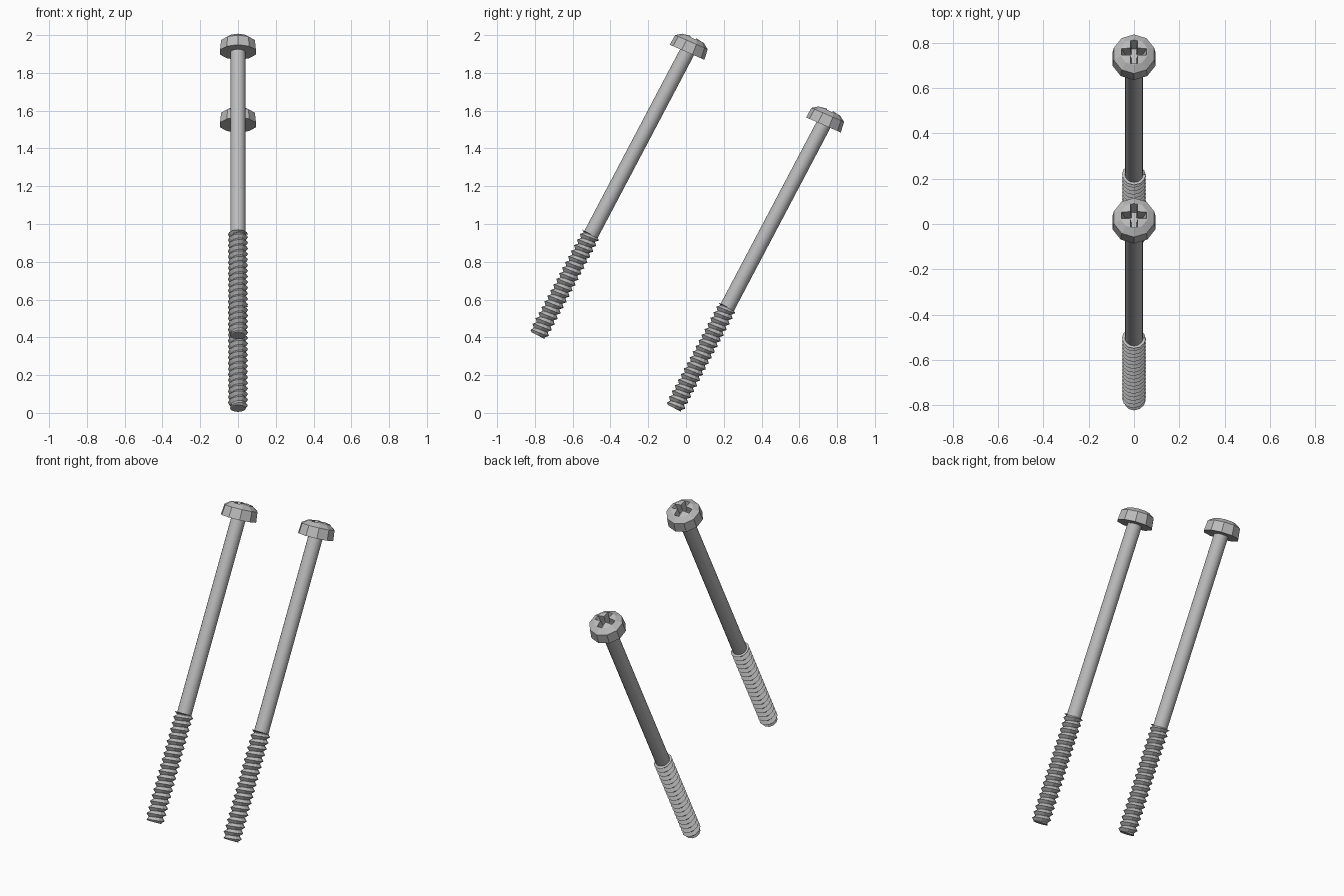
import bpy, bmesh
from math import sin, cos, pi, radians
from mathutils import Matrix, Vector

if "Cube" in bpy.data.objects:
    bpy.data.objects.remove(bpy.data.objects["Cube"])

steel = bpy.data.materials.new("grey steel")
steel.use_nodes = True
steel.diffuse_color = (0.5, 0.5, 0.5, 1)
steel.node_tree.nodes["Principled BSDF"].inputs["Base Color"].default_value = steel.diffuse_color

TILT = radians(27.8)
LENGTH = 1.695
THREAD = 0.605
ROOT, CREST = 0.037, 0.053


def finish(bm, name, matrix):
    """Turn a bmesh into a named object placed by the matrix."""
    bmesh.ops.recalc_face_normals(bm, faces=bm.faces)
    bm.transform(matrix)
    mesh = bpy.data.meshes.new(name)
    bm.to_mesh(mesh)
    bm.free()
    obj = bpy.data.objects.new(name, mesh)
    mesh.materials.append(steel)
    bpy.context.collection.objects.link(obj)
    return obj


def select_only(obj):
    bpy.ops.object.select_all(action="DESELECT")
    obj.select_set(True)
    bpy.context.view_layer.objects.active = obj


def lathe(profile, sides, turn=0.0):
    """Closed solid of revolution from (radius, height) pairs."""
    bm = bmesh.new()
    rings = [[bm.verts.new((r * cos(turn + 2 * pi * k / sides),
                            r * sin(turn + 2 * pi * k / sides), z))
              for k in range(sides)] for r, z in profile]
    for low, high in zip(rings, rings[1:]):
        for k in range(sides):
            j = (k + 1) % sides
            bm.faces.new((low[k], low[j], high[j], high[k]))
    bm.faces.new(rings[0])
    bm.faces.new(rings[-1])
    return bm


def thread_mesh(sides=12, turns=18):
    """Helical ridge with flat flanks, trimmed to the threaded length."""
    bm = bmesh.new()
    pitch = THREAD / turns

    def point(i, radius, rise):
        z = (i / sides - 1 + rise) * pitch
        a = 2 * pi * i / sides
        z = min(max(z, 0), THREAD)
        radius = min(radius, 0.042 + z * 0.6)
        return bm.verts.new((radius * cos(a), radius * sin(a), z))

    count = (turns + 1) * sides
    root = [point(i, ROOT, 0) for i in range(count + sides + 1)]
    crest = [point(i, CREST, 0.5) for i in range(count + 1)]
    for i in range(count):
        bm.faces.new((root[i], root[i + 1], crest[i + 1], crest[i]))
        bm.faces.new((crest[i], crest[i + 1], root[i + sides + 1], root[i + sides]))
    bmesh.ops.remove_doubles(bm, verts=bm.verts, dist=0.0002)
    return bm


def cross_cutter():
    """Tapered four-armed driver bit."""
    bm = bmesh.new()
    rings = []
    for arm, half, z in ((0.038, 0.011, 0.025), (0.066, 0.018, 0.11)):
        ring = []
        for q in range(4):
            spin = Matrix.Rotation(q * pi / 2, 3, "Z")
            for p in ((arm, -half, z), (arm, half, z), (half, half, z)):
                ring.append(bm.verts.new(spin @ Vector(p)))
        rings.append(ring)
    low, high = rings
    for k in range(12):
        j = (k + 1) % 12
        bm.faces.new((low[k], low[j], high[j], high[k]))
    bm.faces.new(low)
    bm.faces.new(high)
    return bm


def build_screw(prefix, base):
    place = Matrix.Translation(base) @ Matrix.Rotation(-TILT, 4, "X")

    # Smooth shank running the whole length, core of the thread below
    shank = finish(lathe([(ROOT, 0), (ROOT, THREAD - 0.01), (0.04, THREAD - 0.01),
                          (0.04, LENGTH + 0.02)], 16), prefix + "_shank", place)
    select_only(shank)
    bpy.ops.object.shade_smooth_by_angle(angle=radians(30))

    # Threaded end
    finish(thread_mesh(), prefix + "_thread", place)

    # Domed head with a cross recess, sitting slightly off square
    seat = Matrix.Translation(place @ Vector((0, 0, LENGTH))) @ Matrix.Rotation(-radians(23.5), 4, "X")
    head = finish(lathe([(0.1, 0), (0.094, 0.058), (0.062, 0.08), (0.03, 0.086)],
                        10, pi / 10), prefix + "_head", seat)
    cutter = finish(cross_cutter(), prefix + "_cutter", seat)
    cutter.hide_render = True
    cut = head.modifiers.new("recess", "BOOLEAN")
    cut.operation = "DIFFERENCE"
    cut.solver = "EXACT"
    cut.object = cutter
    select_only(head)
    bpy.ops.object.modifier_apply(modifier=cut.name)
    bpy.data.objects.remove(cutter)


for prefix, y, z in (("front_screw", -0.785, 0.41), ("back_screw", -0.063, 0.025)):
    build_screw(prefix, Vector((0, y, z)))
